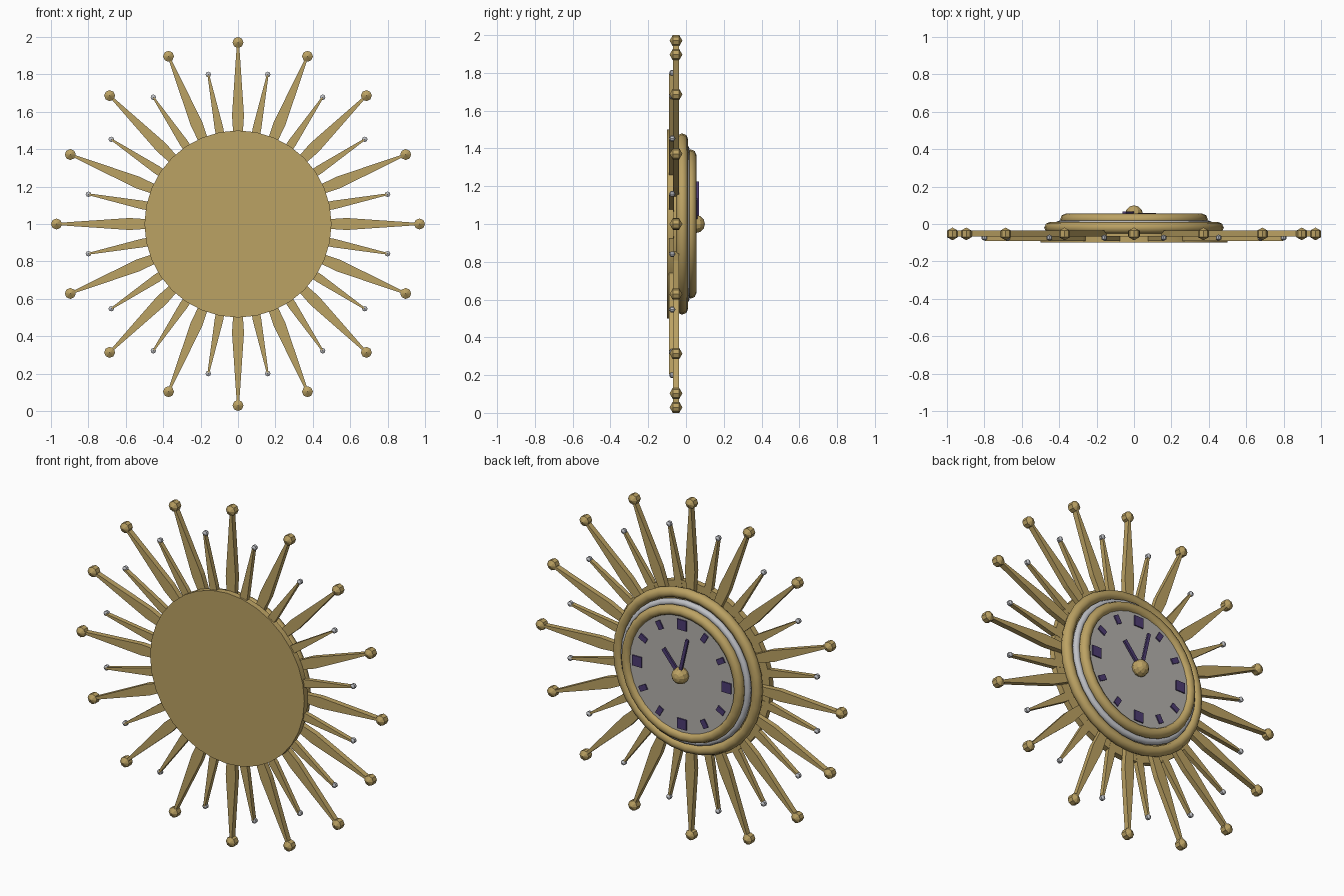
import bpy, bmesh, math
from mathutils import Matrix, Vector

if "Cube" in bpy.data.objects:
    bpy.data.objects.remove(bpy.data.objects["Cube"])


def material(name, rgb):
    m = bpy.data.materials.new(name)
    m.diffuse_color = (*rgb, 1)
    m.use_nodes = True
    m.node_tree.nodes["Principled BSDF"].inputs["Base Color"].default_value = m.diffuse_color
    return m


GOLD = material("gold", (0.50, 0.36, 0.125))
SILVER = material("silver", (0.52, 0.53, 0.56))
FACE = material("warm grey", (0.46, 0.445, 0.42))
PURPLE = material("dark purple", (0.075, 0.045, 0.17))

CENTRE = Vector((0, 0, 1))


def make(name, bm, mat, smooth=None):
    """Turn a bmesh, built around the clock centre, into an object."""
    bmesh.ops.recalc_face_normals(bm, faces=bm.faces)
    me = bpy.data.meshes.new(name)
    bm.to_mesh(me)
    bm.free()
    me.materials.append(mat)
    ob = bpy.data.objects.new(name, me)
    ob.location = CENTRE
    bpy.context.collection.objects.link(ob)
    if smooth:
        bpy.ops.object.select_all(action='DESELECT')
        ob.select_set(True)
        bpy.context.view_layer.objects.active = ob
        bpy.ops.object.shade_smooth_by_angle(angle=math.radians(smooth))
    return ob


def disk(name, radius, y0, y1, mat, sides=32):
    bm = bmesh.new()
    bmesh.ops.create_cone(
        bm, cap_ends=True, segments=sides, radius1=radius, radius2=radius, depth=y1 - y0,
        matrix=Matrix.Translation((0, (y0 + y1) / 2, 0)) @ Matrix.Rotation(math.pi / 2, 4, 'X'))
    return make(name, bm, mat, 30)


def torus(name, major, minor, y, mat, sides=32, tube=8):
    bm = bmesh.new()
    rings = []
    for i in range(sides):
        a = math.tau * i / sides
        ring = []
        for j in range(tube):
            b = math.tau * j / tube
            r = major + minor * math.cos(b)
            ring.append(bm.verts.new((r * math.sin(a), y + minor * math.sin(b), r * math.cos(a))))
        rings.append(ring)
    for i in range(sides):
        p, q = rings[i], rings[(i + 1) % sides]
        for j in range(tube):
            k = (j + 1) % tube
            bm.faces.new((p[j], p[k], q[k], q[j]))
    return make(name, bm, mat, 50)


def add_plate(bm, outline, y0, y1, angle):
    """Extruded flat shape; outline is (half width, radius) pairs, mirrored across its axis."""
    pts = [(w, r) for w, r in outline] + [(-w, r) for w, r in reversed(outline)]
    rot = Matrix.Rotation(angle, 3, 'Y')
    low, high = ([bm.verts.new(rot @ Vector((w, y, r))) for w, r in pts] for y in (y0, y1))
    bm.faces.new(low)
    bm.faces.new(high[::-1])
    for i in range(len(pts)):
        j = (i + 1) % len(pts)
        bm.faces.new((low[i], low[j], high[j], high[i]))


def add_ball(bm, radius, y, dist, angle, sides=8, rings=3):
    """Faceted ball with its poles facing front and back."""
    pos = Vector((dist * math.sin(angle), y, dist * math.cos(angle)))
    bmesh.ops.create_uvsphere(
        bm, u_segments=sides, v_segments=rings, radius=radius,
        matrix=Matrix.Translation(pos) @ Matrix.Rotation(math.pi / 2, 4, 'X'))


# Case: back plate, body, rings and dial
disk("back_plate", 0.5, -0.1, -0.065, GOLD)
disk("body", 0.44, -0.066, -0.02, GOLD)
torus("outer_ring", 0.449, 0.031, -0.02, GOLD)
torus("silver_ring", 0.40, 0.02, -0.002, SILVER)
disk("inner_body", 0.37, -0.025, 0.02, GOLD)
torus("bezel", 0.365, 0.03, 0.025, GOLD)
disk("dial", 0.35, 0.01, 0.035, FACE)

# Sixteen long rays with gold balls, sixteen short rays with silver balls
long_rays, short_rays, gold_balls, silver_balls = (bmesh.new() for _ in range(4))
for i in range(16):
    a = math.tau * i / 16
    add_plate(long_rays, [(0.02, 0.40), (0.032, 0.58), (0.007, 0.95)], -0.068, -0.036, a)
    add_ball(gold_balls, 0.034, -0.053, 0.9705, a)
    a += math.pi / 16
    add_plate(short_rays, [(0.018, 0.40), (0.023, 0.52), (0.005, 0.81)], -0.09, -0.064, a)
    add_ball(silver_balls, 0.017, -0.073, 0.815, a)
make("long_rays", long_rays, GOLD)
make("short_rays", short_rays, GOLD)
make("gold_balls", gold_balls, GOLD)
make("silver_balls", silver_balls, SILVER)

# Hour markers: wide at the quarters
markers = bmesh.new()
for i in range(12):
    w, h = (0.03, 0.03) if i % 3 == 0 else (0.016, 0.025)
    add_plate(markers, [(w, 0.29 - h), (w, 0.29 + h)], 0.034, 0.042, math.tau * i / 12)
make("hour_markers", markers, PURPLE)

# Hands and centre cap; the dial faces +y, so clockwise is a negative turn
for name, length, w, deg, y in (("minute_hand", 0.23, 0.009, -13, 0.056),
                                ("hour_hand", 0.17, 0.011, 40, 0.048)):
    bm = bmesh.new()
    add_plate(bm, [(w, -0.01), (w, length)], y, y + 0.012, math.radians(deg))
    make(name, bm, PURPLE)
cap = bmesh.new()
add_ball(cap, 0.048, 0.052, 0, 0, 12, 6)
make("centre_cap", cap, GOLD)
